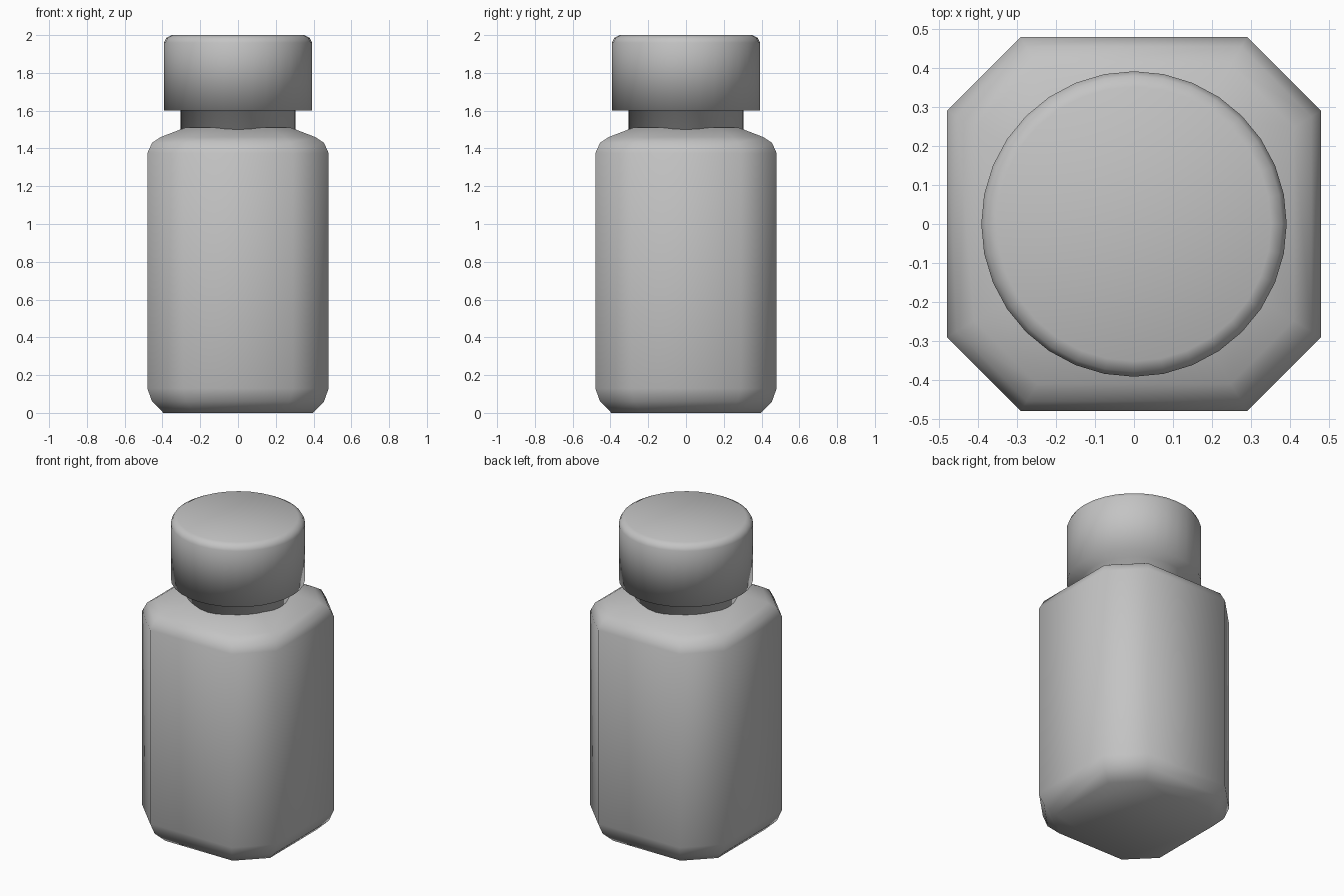
import bpy
import bmesh
from math import sin, cos, tau

cube = bpy.data.objects.get("Cube")
if cube:
    bpy.data.objects.remove(cube, do_unlink=True)

grey = bpy.data.materials.new("plain grey")
grey.use_nodes = True
colour = (0.55, 0.55, 0.55, 1)
grey.diffuse_color = colour
grey.node_tree.nodes["Principled BSDF"].inputs["Base Color"].default_value = colour


def loft(name, outline, profile):
    """Stack scaled copies of a unit outline along (size, height) steps."""
    bm = bmesh.new()
    rings = [[bm.verts.new((x * size, y * size, z)) for x, y in outline]
             for size, z in profile]
    count = len(outline)
    for low, high in zip(rings, rings[1:]):
        for i in range(count):
            j = (i + 1) % count
            bm.faces.new((low[i], low[j], high[j], high[i]))
    bm.faces.new(rings[0])
    bm.faces.new(rings[-1])
    bmesh.ops.recalc_face_normals(bm, faces=bm.faces)
    for face in bm.faces:
        face.smooth = True
    mesh = bpy.data.meshes.new(name)
    bm.to_mesh(mesh)
    bm.free()
    mesh.materials.append(grey)
    obj = bpy.data.objects.new(name, mesh)
    bpy.context.collection.objects.link(obj)
    return obj


# Square with cut corners, made by turning one corner through four quarters
cut = 0.605
octagon = []
x1, y1, x2, y2 = 1, cut, cut, 1
for quarter in range(4):
    octagon += [(x1, y1), (x2, y2)]
    x1, y1, x2, y2 = -y1, x1, -y2, x2

circle = [(cos(tau * i / 32), sin(tau * i / 32)) for i in range(32)]

# Bottle body with rounded base and sloping shoulders
loft("bottle_body", octagon, [
    (0.395, 0), (0.455, 0.06), (0.48, 0.13),
    (0.48, 1.375), (0.455, 1.43), (0.41, 1.46), (0.28, 1.51)])

# Neck and softened cap as one turned piece
loft("cap_and_neck", circle, [
    (0.305, 1.44), (0.305, 1.6), (0.392, 1.6),
    (0.392, 1.96), (0.38, 1.985), (0.352, 2)])
